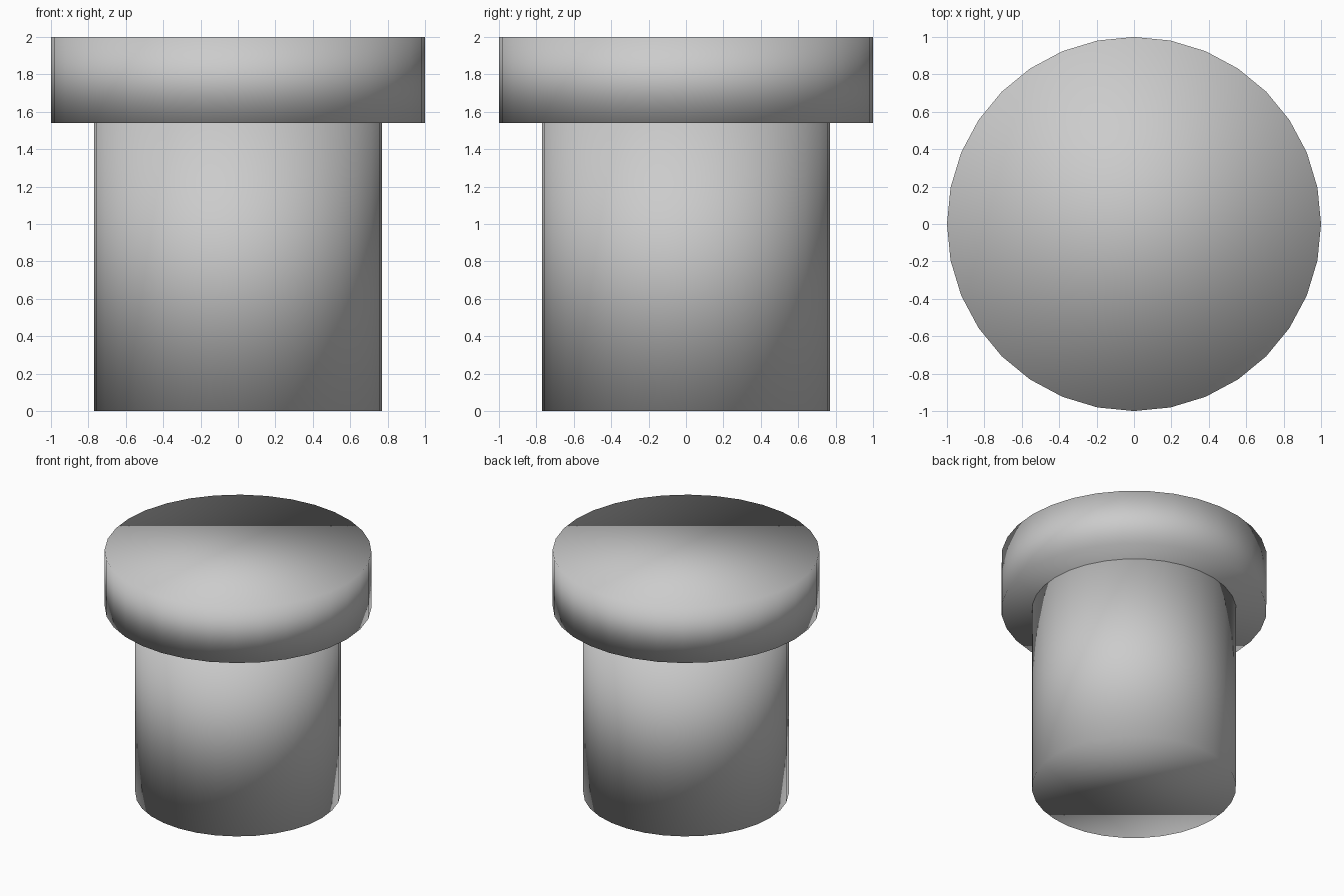
import bpy

if "Cube" in bpy.data.objects:
    bpy.data.objects.remove(bpy.data.objects["Cube"])


def cylinder(name, radius, z0, z1):
    """32-sided capped cylinder between two heights, fully smooth shaded."""
    bpy.ops.mesh.primitive_cylinder_add(
        vertices=32, radius=radius, depth=z1 - z0, location=(0, 0, (z0 + z1) / 2))
    obj = bpy.context.object
    obj.name = name
    bpy.ops.object.shade_smooth()
    return obj


SHOULDER = 1.54

# Narrow lower body
cylinder("shaft", 0.77, 0.0, SHOULDER)

# Wide cap on top
cylinder("head", 1.0, SHOULDER, 2.0)
